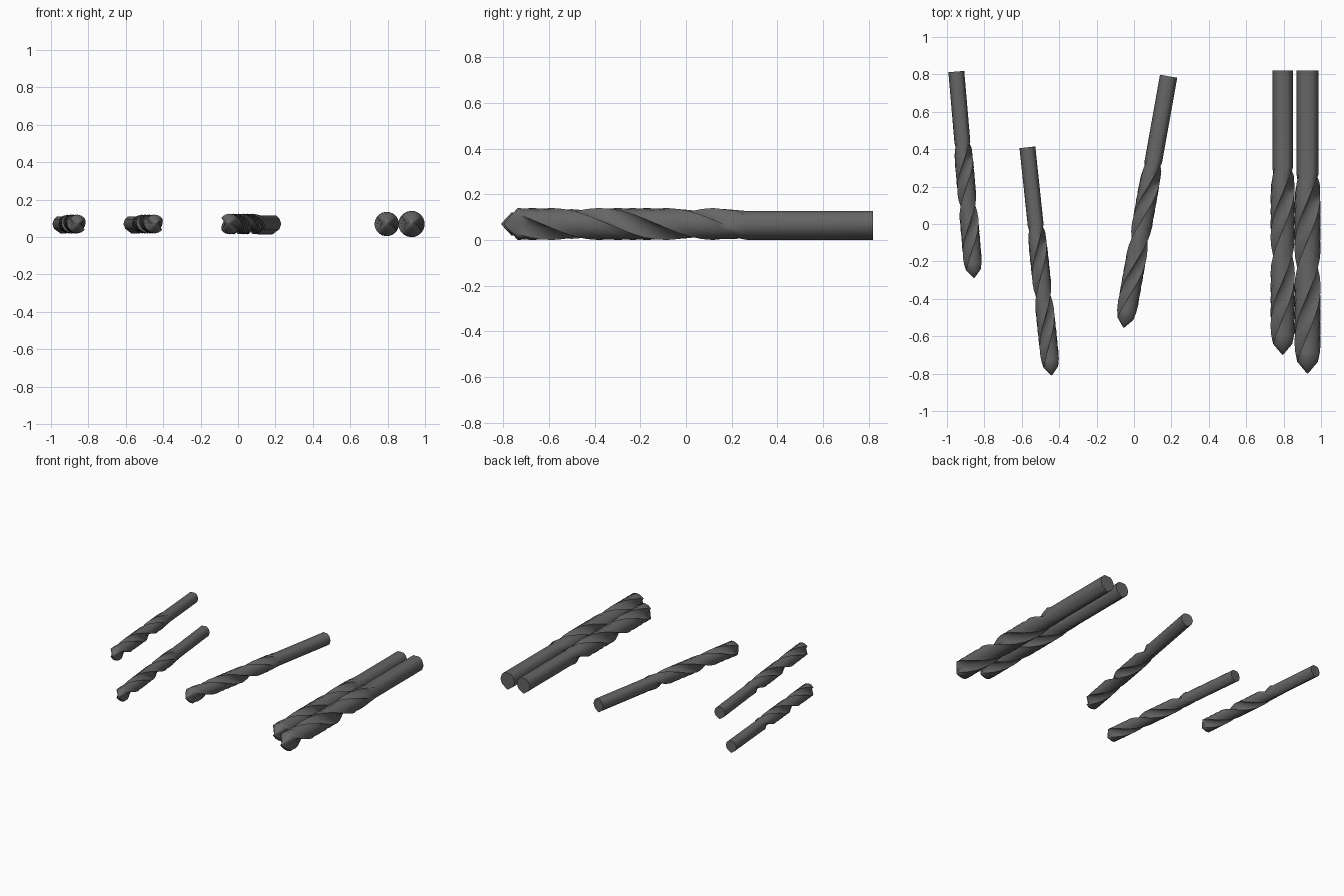
import bpy, bmesh, math
from mathutils import Matrix, Vector

cube = bpy.data.objects.get("Cube")
if cube:
    bpy.data.objects.remove(cube)

steel = bpy.data.materials.new("dark_steel")
steel.use_nodes = True
colour = (0.13, 0.13, 0.13, 1)
steel.diffuse_color = colour
steel.node_tree.nodes["Principled BSDF"].inputs["Base Color"].default_value = colour

SHANK_SIDES = 5
# half of the two-lobed flute section: (angle, radius)
LOBE = [(-52, 1.0), (-25, 1.0), (0, 1.0), (25, 1.0), (52, 1.0), (90, 0.38)]
SECTION = [(math.radians(a + h), r) for h in (0, 180) for a, r in LOBE]


def shank_radius(angle):
    """Distance to the side of a regular polygon with a corner on top."""
    step = 2 * math.pi / SHANK_SIDES
    local = (angle - math.pi / 2) % step - step / 2
    return math.cos(step / 2) / math.cos(local)


def drill_bit(name, back, tip, radius, height):
    back, tip = Vector(back), Vector(tip)
    length = (back - tip).length
    cone = radius * 0.9
    flute_end = length * 0.66
    bm = bmesh.new()

    def ring(z, twist, blend, scale=1.0):
        verts = []
        for a, r in SECTION:
            ang = a + twist
            rad = radius * scale * (r * blend + shank_radius(ang) * (1 - blend))
            verts.append(bm.verts.new((rad * math.cos(ang), rad * math.sin(ang), z)))
        return verts

    # cutting tip, twisted flutes fading out, then the plain shank
    start = math.pi / 2
    steps = 20
    rings = [ring(cone * 0.15, start, 1, 0.18)]
    for i in range(steps + 1):
        t = i / steps
        fade = min(1, (1 - t) / 0.14)
        rings.append(ring(cone + (flute_end - cone) * t, start + 2 * math.pi * t, fade))
    rings.append(ring(length, start + 2 * math.pi, 0))
    n = len(SECTION)
    for low, high in zip(rings, rings[1:]):
        for k in range(n):
            bm.faces.new((low[k], low[(k + 1) % n], high[(k + 1) % n], high[k]))
    apex = bm.verts.new((0, 0, 0))
    for k in range(n):
        bm.faces.new((apex, rings[0][(k + 1) % n], rings[0][k]))
    bm.faces.new(rings[-1])

    # lay it down and turn it from tip to back
    d = back - tip
    yaw = math.atan2(-d.x, d.y)
    bm.transform(Matrix.Translation((tip.x, tip.y, height))
                 @ Matrix.Rotation(yaw, 4, "Z") @ Matrix.Rotation(-math.pi / 2, 4, "X"))
    bmesh.ops.recalc_face_normals(bm, faces=bm.faces)
    mesh = bpy.data.meshes.new(name)
    bm.to_mesh(mesh)
    bm.free()
    mesh.materials.append(steel)
    obj = bpy.data.objects.new(name, mesh)
    bpy.context.collection.objects.link(obj)
    bpy.ops.object.select_all(action="DESELECT")
    obj.select_set(True)
    bpy.context.view_layer.objects.active = obj
    bpy.ops.object.shade_smooth_by_angle(angle=math.radians(75))


drill_bit("small_drill_bit", (-0.95, 0.815), (-0.855, -0.29), 0.050, 0.07)
drill_bit("slim_drill_bit", (-0.57, 0.41), (-0.44, -0.81), 0.050, 0.07)
drill_bit("medium_drill_bit", (0.185, 0.79), (-0.055, -0.555), 0.055, 0.07)
drill_bit("large_drill_bit", (0.795, 0.82), (0.795, -0.70), 0.065, 0.07)
drill_bit("largest_drill_bit", (0.928, 0.82), (0.928, -0.80), 0.070, 0.07)
